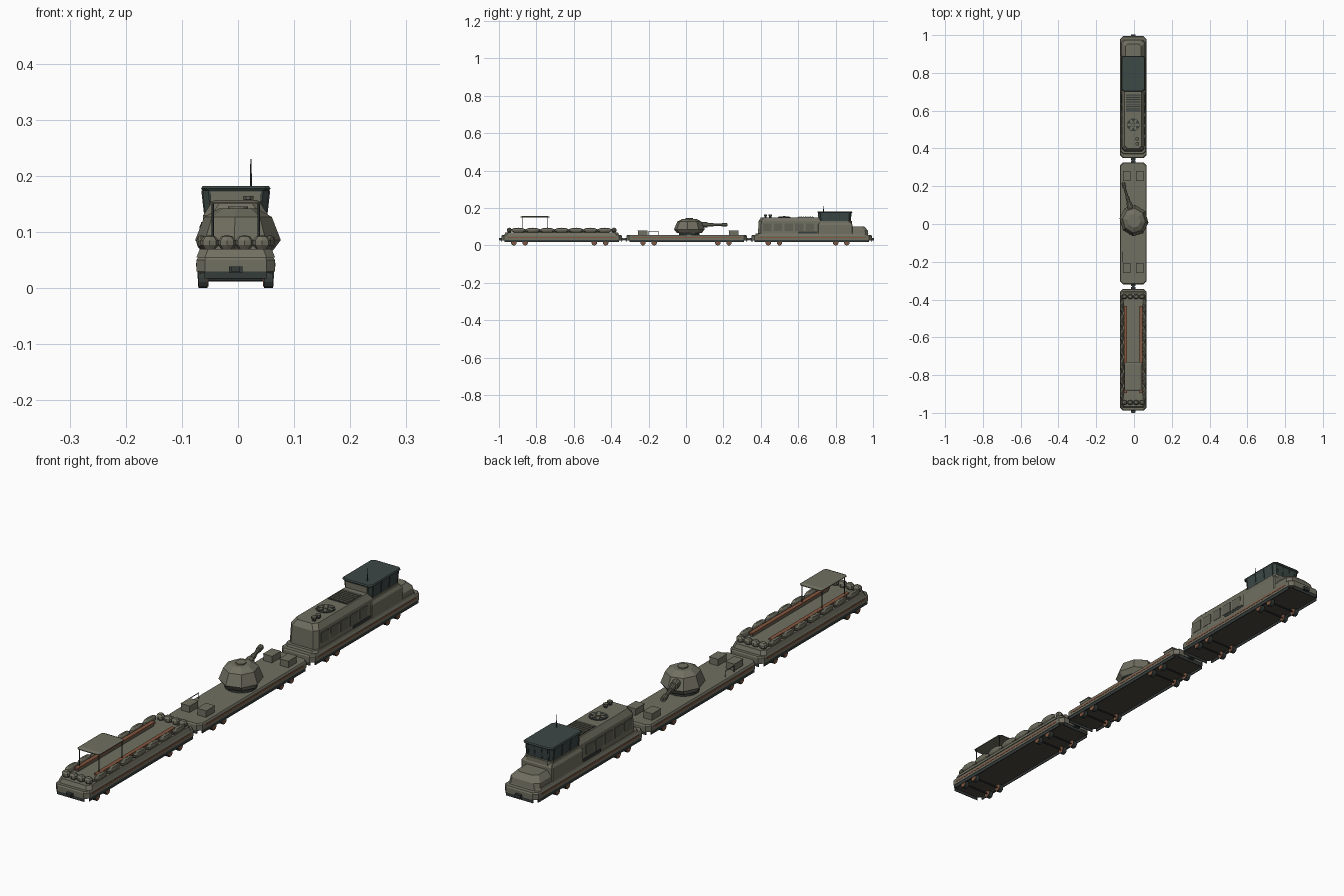
import bpy, bmesh, math
from mathutils import Matrix, Vector

if "Cube" in bpy.data.objects:
    bpy.data.objects.remove(bpy.data.objects["Cube"], do_unlink=True)

SIDES = (-1, 1)
MIDDLE = -.004       # x of the train's centre line
HALF = .07           # half width of a car
REACH = .322         # half length of a car
SILL, DECK = .03, .055
WHEEL = .015
THIN = .003
BAG_MID, GUN_MID, ENGINE_MID = -.665, .003, .672


def material(name, *rgb):
    mat = bpy.data.materials.new(name)
    mat.use_nodes = True
    mat.diffuse_color = (*rgb, 1)
    mat.node_tree.nodes["Principled BSDF"].inputs["Base Color"].default_value = (*rgb, 1)
    return mat


olive = material("olive paint", .165, .16, .12)
dark_olive = material("dark olive panels", .12, .12, .09)
teal = material("dark teal", .045, .065, .06)
steel = material("dark steel", .035, .045, .042)
rust = material("rust", .23, .095, .05)
under = material("dark underside", .07, .065, .05)


def finish(name, mat, bm):
    bmesh.ops.recalc_face_normals(bm, faces=bm.faces)
    mesh = bpy.data.meshes.new(name)
    bm.to_mesh(mesh)
    bm.free()
    mesh.materials.append(mat)
    part = bpy.data.objects.new(name, mesh)
    bpy.context.collection.objects.link(part)
    return part


def block(name, mat, half, rear, front, base, top, inset=0, corner=WHEEL):
    """Box with chamfered upright corners; the top is drawn in by inset."""
    bm = bmesh.new()
    rings = []
    for z, shrink in ((base, 0), (top, inset)):
        w, a, b = half - shrink, rear + shrink, front - shrink
        side, back, ahead = w - corner, a + corner, b - corner
        outline = ((-side, a), (side, a), (w, back), (w, ahead),
                   (side, b), (-side, b), (-w, ahead), (-w, back))
        rings.append([bm.verts.new((MIDDLE + x, y, z)) for x, y in outline])
    lower, upper = rings
    for i in range(len(lower)):
        bm.faces.new((lower[i - 1], lower[i], upper[i], upper[i - 1]))
    bm.faces.new(lower)
    bm.faces.new(upper)
    return finish(name, mat, bm)


def box(name, mat, centre, size):
    bm = bmesh.new()
    bmesh.ops.create_cube(bm, size=1, matrix=Matrix.Translation(centre) @ Matrix.Diagonal((*size, 1)))
    return finish(name, mat, bm)


def rod(name, mat, start, end, radius, tip=None, sides=8):
    start, end = Vector(start), Vector(end)
    axis = end - start
    turn = axis.to_track_quat("Z", "Y").to_matrix().to_4x4() @ Matrix.Rotation(math.pi / sides, 4, "Z")
    bm = bmesh.new()
    bmesh.ops.create_cone(bm, cap_ends=True, segments=sides, radius1=radius,
                          radius2=radius if tip is None else tip, depth=axis.length,
                          matrix=Matrix.Translation((start + end) / 2) @ turn)
    return finish(name, mat, bm)


def upright(name, mat, x, y, base, top, radius, tip=None, sides=8):
    return rod(name, mat, (x, y, base), (x, y, top), radius, tip, sides)


# Frame, deck and running gear shared by all cars
def car(label, mid, bogies):
    rear, front = mid - REACH, mid + REACH
    edge = HALF - THIN
    block(label + "_floor_underside", under, edge, rear + THIN, front - THIN, SILL - THIN, SILL)
    block(label + "_deck", olive, HALF, rear, front, SILL, .05)
    block(label + "_deck_edge", olive, HALF, rear, front, .05, DECK, inset=THIN)
    for s in SIDES:
        box(label + "_side_sill", steel, (MIDDLE + s * edge, mid, .025), (THIN, 1.9 * REACH, WHEEL))
        box(label + "_end_sill", steel, (MIDDLE, mid + s * (REACH - THIN), .025), (1.6 * HALF, THIN, WHEEL))
        box(label + "_side_stripe", rust, (MIDDLE + s * HALF, mid, .042), (.002, 1.8 * REACH, 2 * THIN))
        box(label + "_coupler", steel, (MIDDLE, mid + s * REACH, .033), (.024, .02, .012))
    for bogie in bogies:
        for s in SIDES:
            hub = MIDDLE + s * .058
            box(label + "_bogie_beam", steel, (hub + s * .006, bogie, .024), (.005, .085, .008))
            for axle in (bogie - .03, bogie + .03):
                def reach(offset):
                    return (hub + s * offset, axle, WHEEL)
                rod(label + "_wheel", steel, reach(-.008), reach(.008), WHEEL, sides=12)
                rod(label + "_wheel_disc", rust, reach(-.009), reach(.009), WHEEL - THIN, sides=12)
                rod(label + "_axle", steel, (MIDDLE, axle, WHEEL), reach(0), THIN)


car("bag_car", BAG_MID, (-.89, -.46))
car("gun_car", GUN_MID, (-.2, .2))
car("engine", ENGINE_MID, (.47, .83))
for y in (-.33, .34):
    box("coupling_link", steel, (MIDDLE, y, .034), (.014, .03, .008))
for s in SIDES:
    box("end_coupler", steel, (MIDDLE, s * .99, .034), (.016, .02, .01))

# Bag car: plinth, ring of bags, benches and canopy
PLINTH = .07
rear, front = BAG_MID - REACH, BAG_MID + REACH
block("bag_car_plinth", olive, HALF, rear + WHEEL, front - WHEEL, DECK, PLINTH, inset=.006)


def bag(x, y, width, length, tilt=0):
    bm = bmesh.new()
    bmesh.ops.create_uvsphere(bm, u_segments=8, v_segments=5, radius=1,
                              matrix=Matrix.Translation((x, y, PLINTH + .011)) @ Matrix.Rotation(tilt, 4, "Y")
                              @ Matrix.Diagonal((width, length, .014, 1)))
    finish("sandbag", olive, bm)


canopy_rear, canopy_front = -.885, -.73
for s in SIDES:
    for i in range(-3, 4):
        bag(MIDDLE + s * .06, BAG_MID + i * .077, .01, .042, tilt=s / 4)
    for i in range(4):
        bag(MIDDLE + (i - 1.5) * .031, BAG_MID + s * .28, .017, .014)
    x = MIDDLE + s * .041
    box("bench_plank", rust, (x, BAG_MID, PLINTH + .012), (.015, .46, .006))
    box("bench_riser", dark_olive, (x, BAG_MID, PLINTH + .005), (.01, .45, .01))
    for y in (canopy_rear + .01, canopy_front - .01):
        upright("canopy_post", steel, x, y, PLINTH, .152, .002, sides=6)
block("canopy_roof", olive, .047, canopy_rear, canopy_front, .15, .153, corner=.008)
block("canopy_crown", olive, .047, canopy_rear, canopy_front, .153, .157, inset=.01, corner=.008)

# Gun car: crates and handrail
for s in SIDES:
    for y in (-.232, .255):
        x = MIDDLE + s * .034
        box("crate", olive, (x, y, DECK + .011), (.035, .05, .024))
        box("crate_lid", olive, (x, y, DECK + .024), (.038, .053, THIN))
rail_x, rail_top = MIDDLE - .055, .077
rail_ends = (-.2, -.148)
for y in rail_ends:
    upright("handrail_post", steel, rail_x, y, DECK, rail_top, THIN / 2, sides=6)
rod("handrail", steel, *((rail_x, y, rail_top) for y in rail_ends), THIN / 2, sides=6)

# Faceted turret, slightly long, turned a little to one side
upright("turret_ring", steel, 0, .017, DECK, .07, .056, sides=16)
height, girth, bore = .067, .062, .11
turret = []
for top, tip in ((.086, .076), (.127, .06), (.142, .034)):
    turret.append(upright("turret_shell", olive, 0, 0, height, top, girth, tip))
    height, girth = top, tip
turret.append(upright("turret_hatch", olive, 0, 0, height, height + .004, .018, sides=12))
for name, mat, start, end, radius in (
        ("mantlet", olive, .06, .09, .015), ("barrel_sleeve", olive, .08, .12, .01),
        ("barrel", olive, .11, .18, .007), ("muzzle_brake", olive, .165, .19, .01),
        ("muzzle_bore", steel, .189, .191, .005)):
    turret.append(rod(name, mat, (0, start, bore), (0, end, bore), radius, sides=10))
swing = Matrix.Rotation(math.radians(16), 4, "Z") @ Matrix.Diagonal((1, 1.1, 1, 1))
for part in turret:
    part.data.transform(Matrix.Translation((0, .018, 0)) @ swing)

# Engine: skirt, hull, cab and nose
hull_rear, cab_rear, cab_front, nose_tip = .385, .705, .89, .975
SKIRT, SHOULDER, ROOF, WAIST, EAVES = .06, .13, .15, .126, .174
block("engine_skirt", olive, .067, hull_rear - WHEEL, nose_tip, DECK, SKIRT + THIN, inset=THIN)
block("engine_hull", olive, .061, hull_rear, cab_front, SKIRT, SHOULDER, inset=THIN)
block("engine_hull_shoulder", olive, .058, hull_rear + THIN, cab_rear + .03, SHOULDER, ROOF, inset=.013)
block("cab_body", olive, .065, cab_rear, cab_front, SKIRT, .11, corner=THIN)
block("cab_shoulder", olive, .065, cab_rear, cab_front, .11, WAIST, inset=.01, corner=THIN)
block("cab_windows", teal, .054, cab_rear + .008, cab_front - .011, WAIST, EAVES, inset=-.005, corner=.01)
box("cab_rear_panel", olive, (MIDDLE, cab_rear + .005, .16), (.09, .008, .025))
block("cab_roof", teal, .059, cab_rear, cab_front - THIN, EAVES, .178, inset=-THIN, corner=.01)
block("cab_roof_crown", teal, .062, cab_rear - THIN, cab_front, .178, .182, inset=THIN, corner=.01)
block("engine_nose", olive, .063, .85, nose_tip, SKIRT, .08, inset=THIN)
block("engine_bonnet", olive, .06, .85, nose_tip - THIN, .08, .1, inset=.018)

for s in SIDES:
    wall = MIDDLE + s * .06
    for i in range(4):
        y = cab_rear + .018 + i * .049
        rod("window_pillar", steel, (MIDDLE + s * .0545, y, WAIST), (wall, y, EAVES), .002, sides=4)
    for x in (MIDDLE + s * .015, MIDDLE + s * .04):
        rod("windscreen_pillar", steel, (x, cab_front - .011, WAIST), (x, cab_front - .006, EAVES), .002, sides=4)
    for i in range(5):
        box("side_panel", dark_olive, (wall, .435 + i * .057, .098), (THIN, .044, .04))
    box("side_vent", steel, (wall, .65, .069), (.008, .1, .01))
upright("antenna", steel, .023, .735, .18, .23, .002, tip=.001, sides=6)

# Engine roof: grille, fan and exhausts
grille, fan = .64, .525
box("roof_grille", steel, (MIDDLE, grille, ROOF), (.078, .09, THIN))
for i in range(-3, 4):
    box("grille_slat", dark_olive, (MIDDLE, grille + i * .012, ROOF + .002), (.078, .007, THIN))
upright("fan_well", steel, MIDDLE, fan, ROOF - THIN, ROOF + .002, .034, sides=16)
for i in range(6):
    blade = box("fan_blade", olive, (.02, 0, ROOF + THIN), (.02, .013, THIN))
    blade.location = (MIDDLE, fan, 0)
    blade.rotation_euler.z = i * math.pi / 3
upright("fan_hub", olive, MIDDLE, fan, ROOF, ROOF + .006, .008)
for y in (.425, .45):
    upright("exhaust_pipe", steel, .018, y, ROOF - THIN, ROOF + .012, .007)
    upright("exhaust_cap", dark_olive, .018, y, ROOF + .008, ROOF + .014, .01)
